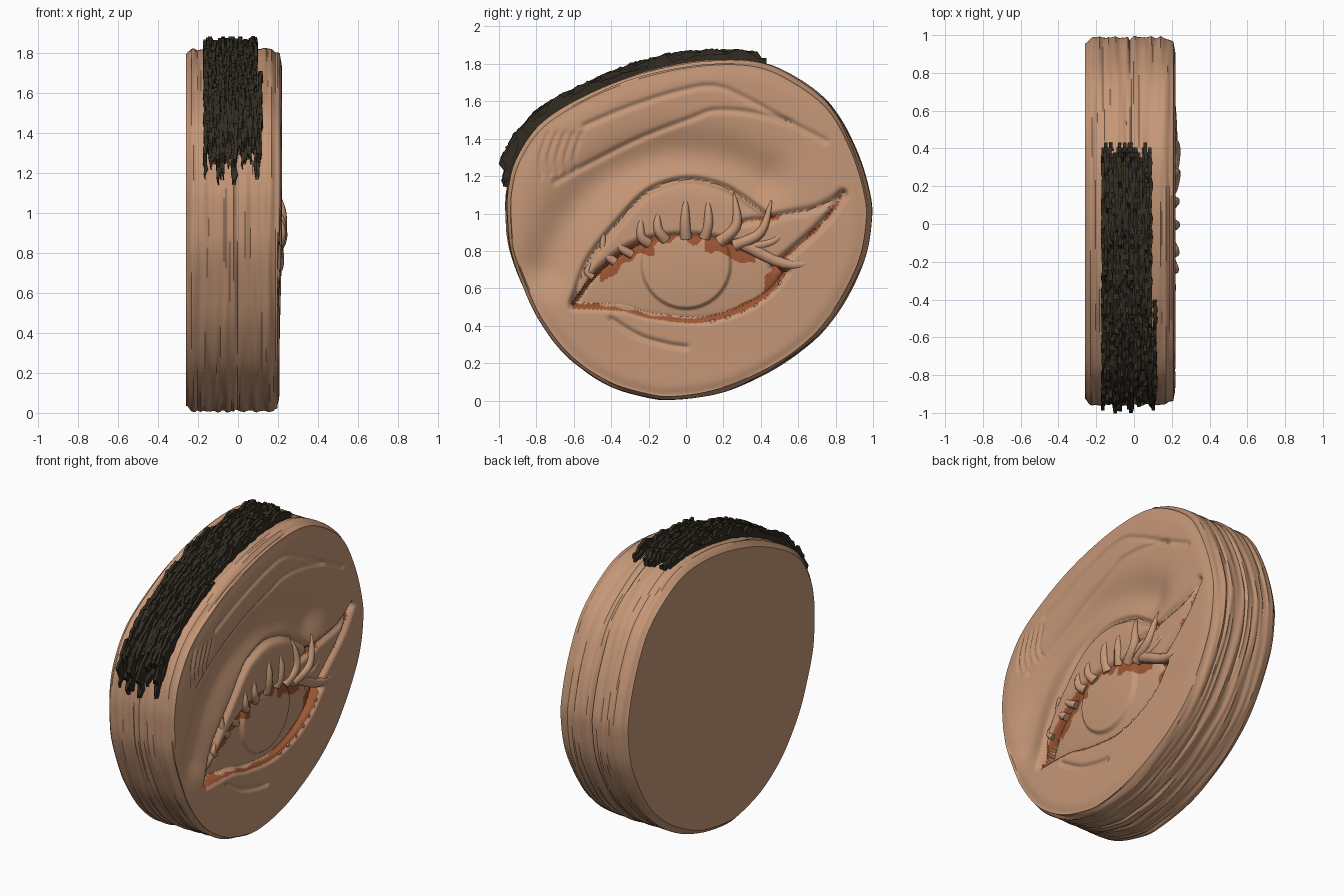
import bpy, bmesh, math, random
from mathutils import Vector, noise
from mathutils.kdtree import KDTree

if "Cube" in bpy.data.objects:
    bpy.data.objects.remove(bpy.data.objects["Cube"])

random.seed(4)


def material(name, rgb):
    m = bpy.data.materials.new(name)
    m.diffuse_color = (*rgb, 1)
    m.use_nodes = True
    m.node_tree.nodes["Principled BSDF"].inputs["Base Color"].default_value = m.diffuse_color
    return m


WOOD = material("carved wood", (0.56, 0.31, 0.185))
RUST = material("rust stain", (0.34, 0.095, 0.035))
BARK = material("dark bark", (0.033, 0.026, 0.016))


def spline(pts, n=12, closed=False):
    """Smooth curve through (y, z) points."""
    p = [Vector(q) for q in pts]
    p = [p[-1]] + p + p[:2] if closed else [2 * p[0] - p[1]] + p + [2 * p[-1] - p[-2]]
    out = []
    for a, b, c, d in zip(p, p[1:], p[2:], p[3:]):
        for i in range(n):
            t = i / n
            out.append(0.5 * (2 * b + (c - a) * t + (2 * a - 5 * b + 4 * c - d) * t * t
                              + (3 * b - a - 3 * c + d) * t ** 3))
    return out if closed else out + [p[-2]]


def resample(path, n, closed=False):
    pts = path + [path[0]] if closed else path
    cum = [0]
    for a, b in zip(pts, pts[1:]):
        cum.append(cum[-1] + (b - a).length)
    out, k = [], 0
    for i in range(n):
        s = cum[-1] * i / (n if closed else n - 1)
        while k < len(pts) - 2 and cum[k + 1] < s:
            k += 1
        out.append(pts[k].lerp(pts[k + 1], (s - cum[k]) / max(cum[k + 1] - cum[k], 1e-9)))
    return out


def distance_to(pts):
    path = resample(spline(pts), 200)
    tree = KDTree(len(path))
    for i, q in enumerate(path):
        tree.insert((q.x, q.y, 0), i)
    tree.balance()
    return lambda y, z: tree.find((y, z, 0))[2]


def lookup(pts):
    """Curve height z as a function of y."""
    path = spline(pts, 8)

    def f(y):
        for a, b in zip(path, path[1:]):
            if a.x <= y <= b.x:
                return a.y + (b.y - a.y) * (y - a.x) / max(b.x - a.x, 1e-9)
        return path[0].y if y < path[0].x else path[-1].y
    return f


def smooth(t):
    t = min(max(t, 0), 1)
    return t * t * (3 - 2 * t)


def bell(d, w):
    return math.exp(-(d / w) ** 2)


def finish(name, bm, mats, angle=None):
    bmesh.ops.recalc_face_normals(bm, faces=bm.faces)
    me = bpy.data.meshes.new(name)
    bm.to_mesh(me)
    bm.free()
    ob = bpy.data.objects.new(name, me)
    bpy.context.collection.objects.link(ob)
    for m in mats:
        me.materials.append(m)
    if angle:
        bpy.ops.object.select_all(action='DESELECT')
        ob.select_set(True)
        bpy.context.view_layer.objects.active = ob
        bpy.ops.object.shade_smooth_by_angle(angle=math.radians(angle))
    return ob


# Shapes of the carving, as (y, z) points
OUTLINE = [(-.05, .0), (.18, .035), (.39, .12), (.62, .265), (.8, .45), (.95, .73), (.995, .97),
           (.98, 1.13), (.91, 1.35), (.78, 1.58), (.57, 1.74), (.36, 1.82), (.07, 1.82), (-.25, 1.755),
           (-.53, 1.645), (-.78, 1.49), (-.915, 1.3), (-.962, 1.13), (-.966, .98), (-.95, .82),
           (-.89, .64), (-.79, .43), (-.63, .225), (-.42, .08), (-.2, .01)]
UPPER = [(-.61, .52), (-.46, .71), (-.25, .85), (.02, .885), (.29, .84), (.45, .76), (.54, .69)]
LOWER = [(-.61, .5), (-.355, .49), (-.195, .45), (.07, .425), (.29, .48), (.45, .58), (.54, .69)]
CREASE = [(-.6, .54), (-.52, .75), (-.355, .96), (-.195, 1.12), (0, 1.18), (.18, 1.15), (.31, 1.08), (.45, .97)]
SOCKET = [(-.74, .72), (-.62, .98), (-.42, 1.19), (-.1, 1.31), (.2, 1.28), (.4, 1.19)]
WING_TOP = [(.29, .95), (.55, 1.0), (.7, 1.03), (.84, 1.105)]
WING_LOW = [(.84, 1.105), (.74, .96), (.58, .81), (.47, .72)]
BROW_TOP = [(-.54, 1.47), (-.3, 1.57), (-.03, 1.655), (.15, 1.68), (.31, 1.62), (.55, 1.49), (.745, 1.39)]
BROW_LOW = [(-.7, 1.17), (-.53, 1.26), (-.25, 1.4), (.02, 1.505), (.15, 1.55), (.34, 1.54), (.55, 1.49)]
UNDER_EYE = [(-.4, .435), (-.25, .345), (-.1, .3), (0, .285)]

upper, lower = lookup(UPPER), lookup(LOWER)
d_socket = distance_to(SOCKET)
d_wing_low, d_wing_top = distance_to(WING_LOW), distance_to(WING_TOP)
grooves = [(distance_to(p), depth, w) for p, depth, w in (
    (CREASE, .03, .018), (WING_TOP, .022, .018), (WING_LOW, .032, .02), (BROW_TOP, .012, .016),
    (BROW_LOW, .012, .016), (UNDER_EYE, .015, .016), (UPPER, .02, .016), (LOWER, .02, .016))]
for i in range(5):  # short scratches at the inner brow
    y = -.77 + i * .045
    grooves.append((distance_to([(y, 1.2 + i * .01), (y - .01, 1.3), (y + .03, 1.43)]), .009, .009))


def opening(y, z):
    """Depth inside the eye opening, negative outside."""
    return min(upper(y) - z, z - lower(y)) if -.61 < y < .54 else -1


def height(y, z, t):
    h = .207 + .014 * smooth((z - .2) / .8) - .012 * bell(1 - t, .05) - .058 * bell(d_socket(y, z), .14)
    e = opening(y, z)
    if e > 0:
        ball = max(0, 1 - (y / .6) ** 2 - ((z - .68) / .4) ** 2)
        r = math.hypot(y, z - .73)
        h += smooth(e / .024) * (-.075 + .05 * ball + .02 * smooth((.25 - r) / .025))
    for d, depth, w in grooves:
        h -= depth * bell(d(y, z), w)
    return h


# Wooden disc: flat back, ridged side and carved face
N, RINGS = 360, 140
C = Vector((0, .74))
rim = resample(spline(OUTLINE, closed=True), N, True)
bm = bmesh.new()
rings = []
for i in range(49):
    x = -.26 + i * .457 / 48
    edge = .03 * smooth(1 - (x + .26) / .035) + .018 * smooth(1 - (.197 - x) / .045)
    ring = []
    for p in rim:
        n = (p - C).normalized()
        ridge = noise.noise(Vector((x * 26, n.x * 1.3, n.y * 1.3)))
        fine = noise.noise(Vector((x * 62, n.x * 2 + 5, n.y * 2)))
        split = .02 * bell(x + .01 + .01 * n.x, .008) * smooth(ridge + .5)
        q = p - n * (edge + .009 - .01 * ridge - .008 * fine + split)
        ring.append(bm.verts.new((x, q.x, q.y)))
    rings.append(ring)
for k in range(1, RINGS):
    t = 1 - k / RINGS
    ring = []
    for p in rim:
        v = p - C
        q = C + (v - v.normalized() * .026) * t
        ring.append(bm.verts.new((height(q.x, q.y, t), q.x, q.y)))
    rings.append(ring)
for a, b in zip(rings, rings[1:]):
    for j in range(N):
        bm.faces.new((a[j], a[(j + 1) % N], b[(j + 1) % N], b[j]))
bm.faces.new(rings[0])
tip = bm.verts.new((height(C.x, C.y, 0), C.x, C.y))
for j in range(N):
    bm.faces.new((rings[-1][j], rings[-1][(j + 1) % N], tip))
# Rust stain: broken band under the upper lid, both corners, lower rim and wing edges
for f in bm.faces:
    c = f.calc_center_median()
    y, z = c.y, c.z
    if c.x < .05 or not (-.65 < y < .86 and .4 < z < 1.15):
        continue
    e = opening(y, z)
    wobble = noise.noise(Vector((y * 14, z * 14, 0)))
    if e > -.01:
        top, low = upper(y) - z, z - lower(y)
        patch = -.46 < y < -.17 or .1 < y < .37
        ragged = (.085 if patch else .028) + .05 * wobble
        lip = .022 if y < -.46 else .006 + .026 * smooth((y + .2) / .5)
        if top < ragged or (y > .42 and low < .11) or low < lip + .01 * wobble:
            f.material_index = 1
    elif d_wing_low(y, z) < .007 + .014 * wobble or (y < .5 and d_wing_top(y, z) < .01 + .02 * wobble):
        f.material_index = 1
disc = finish("carved_disc", bm, [WOOD, RUST], 45)
for f in disc.data.polygons:
    if f.normal.x < -.98:
        f.use_smooth = False


# Eyelashes: tapered curved spikes (base, middle, tip, thickness, outward bulge)
def lashes(name, items):
    cu = bpy.data.curves.new(name, 'CURVE')
    cu.dimensions = '3D'
    cu.bevel_depth, cu.bevel_resolution, cu.use_fill_caps = 1, 3, True
    for a, m, b, w, bulge in items:
        path = resample(spline([a, m, b]), 12)
        sp = cu.splines.new('POLY')
        sp.points.add(11)
        for i, (pt, q) in enumerate(zip(sp.points, path)):
            t = i / 11
            pt.co = (.185 + bulge * math.sin(math.pi * min(1, t * .85 + .08)), q.x, q.y, 1)
            pt.radius = w * 1.2 * (1 - t) ** .8 * (.85 + .5 * t) + .001
    cu.materials.append(WOOD)
    ob = bpy.data.objects.new(name, cu)
    bpy.context.collection.objects.link(ob)
    bpy.ops.object.select_all(action='DESELECT')
    ob.select_set(True)
    bpy.context.view_layer.objects.active = ob
    bpy.ops.object.convert(target='MESH')
    bpy.ops.object.shade_smooth_by_angle(angle=math.radians(50))


lashes("upper_lashes", [
    ((-.5, .66), (-.53, .69), (-.5, .75), .018, .01), ((-.38, .74), (-.44, .8), (-.44, .93), .023, .01),
    ((-.29, .78), (-.35, .82), (-.38, .9), .023, .018), ((-.2, .84), (-.24, .88), (-.24, 1.0), .027, .032),
    ((-.11, .86), (-.15, .92), (-.15, 1.03), .029, .033), ((0, .87), (-.005, .96), (0, 1.11), .031, .034),
    ((.1, .87), (.12, .95), (.115, 1.1), .029, .034), ((.18, .85), (.27, .94), (.255, 1.12), .032, .036),
    ((.26, .83), (.4, .9), (.46, 1.08), .031, .036), ((.33, .82), (.48, .86), (.555, .98), .027, .02),
    ((.3, .84), (.56, .725), (.815, .79), .035, .014)])
lashes("lower_lashes", [
    (*p, .009) for p in (
        ((.14, .43), (.155, .38), (.15, .33), .015), ((.22, .45), (.25, .39), (.245, .325), .016),
        ((.3, .47), (.35, .42), (.34, .355), .017), ((.37, .51), (.42, .45), (.4, .385), .017),
        ((.43, .55), (.48, .51), (.49, .45), .016), ((.48, .59), (.54, .56), (.565, .5), .016),
        ((.5, .63), (.56, .6), (.62, .59), .015))])

# Bark: ragged strips laid along the upper rim
path = resample(spline([(-.955, 1.14), (-.91, 1.29), (-.775, 1.475), (-.525, 1.63), (-.25, 1.74),
                        (.07, 1.805), (.43, 1.795)]), 64)
bm = bmesh.new()
for s in range(23):
    x = -.163 + s * .0125
    start = random.choice((0, 1, 3, 4, 5, 6))
    end = random.randint(61, 63) if s < 21 else random.randint(24, 34)
    last, bump = None, .045
    for i in range(start, end + 1):
        tan = (path[min(i + 1, 63)] - path[max(i - 1, 0)]).normalized()
        nrm = Vector((-tan.y, tan.x))
        if i % 4 == s % 4:
            bump = random.uniform(.025, .072) + .008 * smooth((20 - i) / 15)
        thick = bump + random.uniform(-.008, .008)
        if i - start < 4 or end - i < 2:
            thick *= .5
        w = .009 * (.2 if i == start else .6 if i == start + 1 else 1)
        dx = random.uniform(-.004, .004)
        lo, hi = path[i] - nrm * .02, path[i] + nrm * thick
        sec = [bm.verts.new((x + dx + sx * w, q.x, q.y))
               for sx, q in ((-1, lo), (1, lo), (1, hi), (-1, hi))]
        if last:
            for j in range(4):
                bm.faces.new((last[j], last[(j + 1) % 4], sec[(j + 1) % 4], sec[j]))
        else:
            bm.faces.new(sec)
        last = sec
    bm.faces.new(last)
finish("bark_strip", bm, [BARK])
